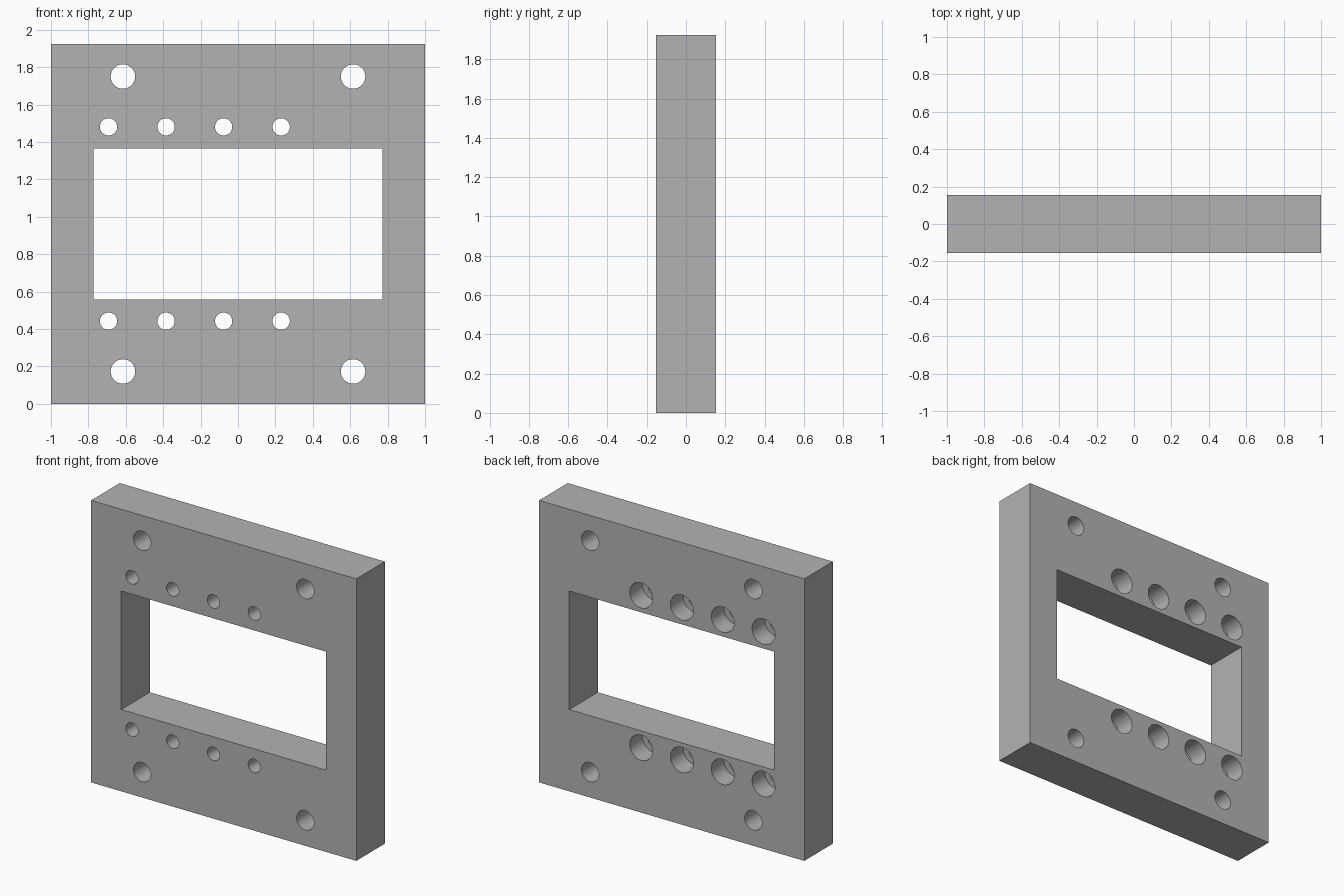
import bpy
import math

if "Cube" in bpy.data.objects:
    bpy.data.objects.remove(bpy.data.objects["Cube"], do_unlink=True)

MM = 1 / 65            # plate is laid out in millimetres, 130 wide
W, D, H = 130, 20, 125
MID = H / 2

grey = bpy.data.materials.new("plain_grey")
grey.use_nodes = True
COLOUR = (0.45, 0.45, 0.45, 1)
grey.diffuse_color = COLOUR
grey.node_tree.nodes["Principled BSDF"].inputs["Base Color"].default_value = COLOUR


def box(name, size):
    bpy.ops.mesh.primitive_cube_add(size=1, location=(0, 0, MID * MM))
    ob = bpy.context.object
    ob.name = name
    ob.scale = [s * MM for s in size]
    bpy.ops.object.transform_apply(location=False, rotation=False, scale=True)
    return ob


def drill(name, x, z, radius, y0, y1):
    """Cylinder along y, from y0 to y1."""
    bpy.ops.mesh.primitive_cylinder_add(
        vertices=48, radius=radius * MM, depth=(y1 - y0) * MM,
        location=(x * MM, (y0 + y1) / 2 * MM, z * MM),
        rotation=(math.pi / 2, 0, 0))
    ob = bpy.context.object
    ob.name = name
    return ob


def cut(target, cutter):
    cutter.hide_render = True
    bpy.context.view_layer.objects.active = target
    mod = target.modifiers.new(cutter.name, 'BOOLEAN')
    mod.operation = 'DIFFERENCE'
    mod.solver = 'EXACT'
    mod.object = cutter
    bpy.ops.object.modifier_apply(modifier=mod.name)
    bpy.data.objects.remove(cutter, do_unlink=True)


# Plate with the rectangular window
plate = box("mounting_plate", (W, D, H))
plate.data.materials.append(grey)
cut(plate, box("window_cutter", (100.5, D * 2, 52.5)))

for side in (-1, 1):
    # Corner through holes
    for x in (-40, 40):
        cut(plate, drill("corner_hole", x, MID + side * 51.25, 4.25, -D, D))
    # Row of screw holes, counterbored from the back
    for i in range(4):
        x, z = -45 + 20 * i, MID + side * 33.75
        cut(plate, drill("screw_hole", x, z, 3, -D, D))
        cut(plate, drill("counterbore", x, z, 5.6, D / 2 - 9, D))

# Smooth hole walls, sharp edges
bpy.ops.object.select_all(action='DESELECT')
plate.select_set(True)
bpy.context.view_layer.objects.active = plate
bpy.ops.object.shade_smooth_by_angle(angle=math.radians(30))
